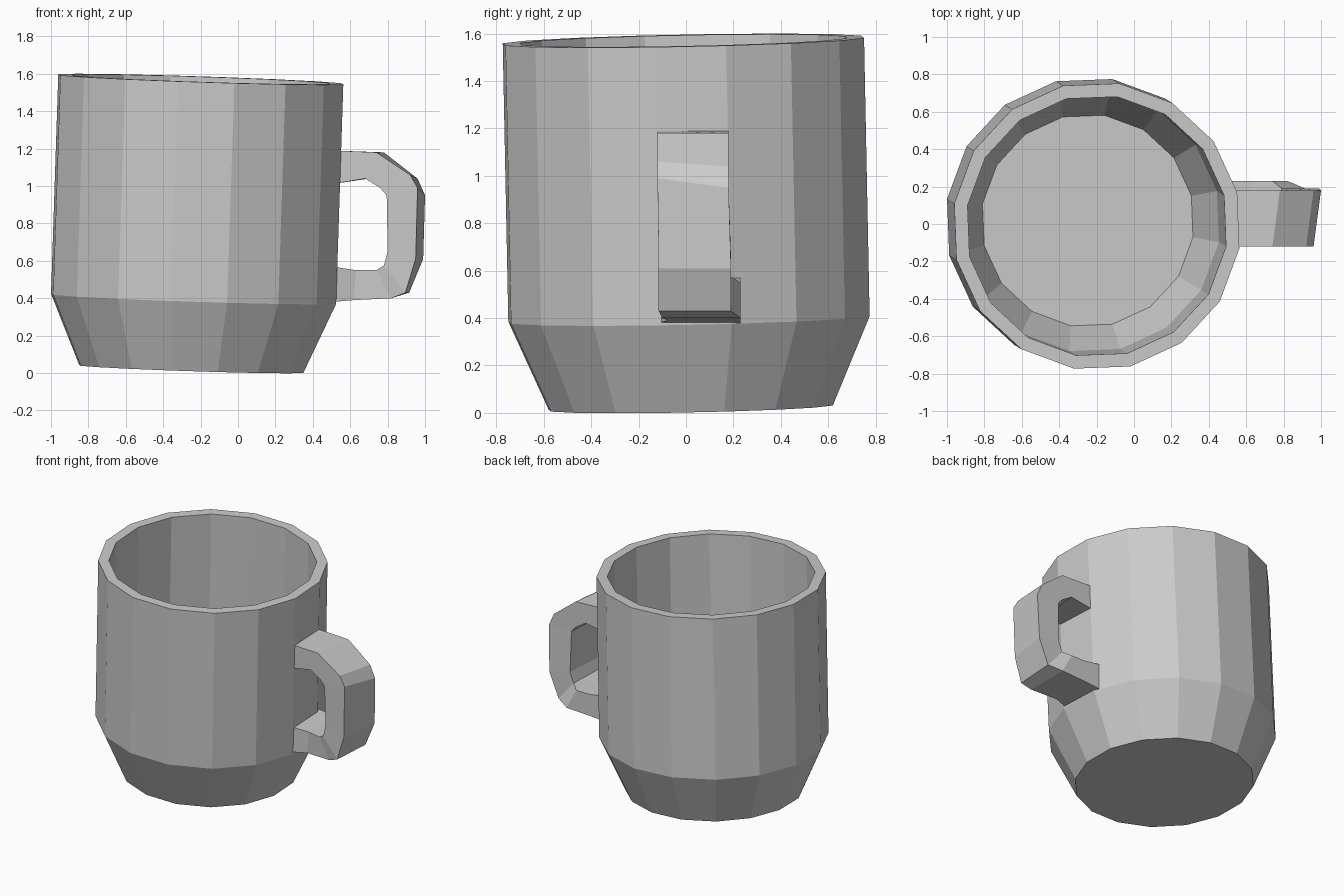
import bpy, bmesh, math

cube = bpy.data.objects.get("Cube")
if cube:
    bpy.data.objects.remove(cube, do_unlink=True)

clay = bpy.data.materials.new("plain grey")
clay.use_nodes = True
GREY = (0.6, 0.6, 0.6, 1)
clay.diffuse_color = GREY
clay.node_tree.nodes["Principled BSDF"].inputs["Base Color"].default_value = GREY


def loft(name, rings):
    """Join successive vertex rings with quads and cap both ends."""
    bm = bmesh.new()
    loops = [[bm.verts.new(p) for p in ring] for ring in rings]
    n = len(loops[0])
    for a, b in zip(loops, loops[1:]):
        for i in range(n):
            j = (i + 1) % n
            bm.faces.new((a[i], a[j], b[j], b[i]))
    bm.faces.new(loops[0][::-1])
    bm.faces.new(loops[-1])
    bmesh.ops.recalc_face_normals(bm, faces=bm.faces)
    mesh = bpy.data.meshes.new(name)
    bm.to_mesh(mesh)
    bm.free()
    mesh.materials.append(clay)
    obj = bpy.data.objects.new(name, mesh)
    bpy.context.collection.objects.link(obj)
    return obj


# Mug body: 16-sided profile up the outside, over the rim, down the inside
SIDES = 16
PHASE = math.radians(-9)
profile = [(0.607, 0), (0.772, 0.375), (0.772, 1.55),
           (0.70, 1.55), (0.70, 0.39), (0.57, 0.08)]


def ring(r, z):
    angles = [PHASE + math.tau * i / SIDES for i in range(SIDES)]
    return [(r * math.cos(a), r * math.sin(a), z) for a in angles]


body = loft("mug_body", [ring(r, z) for r, z in profile])
body.location = (-0.25, 0.02, 0.022)
body.rotation_euler = (0.02, 0.033, 0)  # slight lean

# Handle: outer x, z, inner x, z, front y, back y, sideways skew, drop to the back
sections = [
    (0.50, 1.19, 0.50, 1.01, -0.12, 0.18, 0, 0),
    (0.76, 1.18, 0.69, 1.04, -0.12, 0.18, 0.02, 0),
    (0.94, 1.05, 0.77, 0.99, -0.12, 0.18, 0.02, 0.01),
    (0.98, 0.97, 0.805, 0.95, -0.12, 0.18, 0.02, 0.02),
    (0.97, 0.61, 0.81, 0.65, -0.115, 0.19, 0.02, 0),
    (0.905, 0.43, 0.785, 0.575, -0.115, 0.19, 0.01, 0),
    (0.82, 0.40, 0.74, 0.55, -0.10, 0.23, 0, 0),
    (0.62, 0.39, 0.63, 0.55, -0.075, 0.23, 0, 0),
    (0.50, 0.38, 0.50, 0.57, -0.11, 0.23, 0, 0),
]
handle_rings = []
for ox, oz, ix, iz, front, back, skew, drop in sections:
    handle_rings.append([(ox - skew, front, oz + drop), (ox + skew, back, oz - drop),
                         (ix + skew / 2, back, iz), (ix - skew / 2, front, iz)])
loft("handle", handle_rings)
